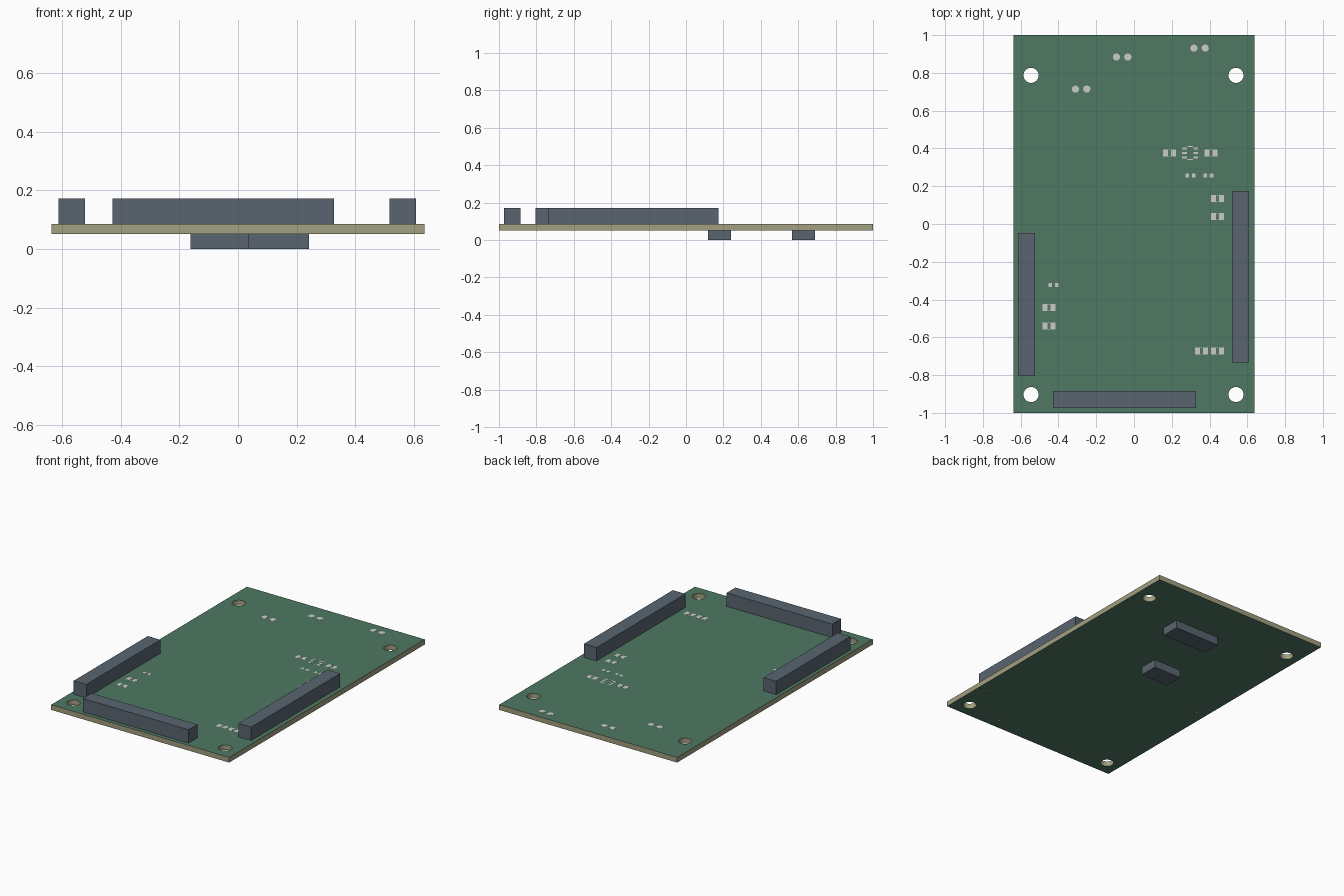
import bpy, bmesh
from mathutils import Matrix, Vector

if "Cube" in bpy.data.objects:
    bpy.data.objects.remove(bpy.data.objects["Cube"])

Z0, Z1, ZTOP = 0.052, 0.085, 0.172   # board bottom, board top, connector top


def material(name, rgb):
    m = bpy.data.materials.new(name)
    m.diffuse_color = (*rgb, 1)
    m.use_nodes = True
    m.node_tree.nodes["Principled BSDF"].inputs["Base Color"].default_value = m.diffuse_color
    return m


GREEN = material("solder_mask", (0.08, 0.19, 0.125))
TAN = material("laminate", (0.36, 0.35, 0.22))
SLATE = material("housing", (0.10, 0.13, 0.16))
METAL = material("metal", (0.6, 0.6, 0.6))


def add_box(bm, x0, x1, y0, y1, z0, z1):
    size = Vector((x1 - x0, y1 - y0, z1 - z0))
    mid = Vector(((x0 + x1) / 2, (y0 + y1) / 2, (z0 + z1) / 2))
    bmesh.ops.create_cube(bm, size=1, matrix=Matrix.Translation(mid) @ Matrix.Diagonal((*size, 1)))


def add_cyl(bm, x, y, r, z0, z1, n=32):
    bmesh.ops.create_cone(bm, cap_ends=True, segments=n, radius1=r, radius2=r, depth=z1 - z0,
                          matrix=Matrix.Translation((x, y, (z0 + z1) / 2)))


def finish(bm, name, mat=None):
    me = bpy.data.meshes.new(name)
    bm.to_mesh(me)
    bm.free()
    ob = bpy.data.objects.new(name, me)
    bpy.context.collection.objects.link(ob)
    if mat:
        me.materials.append(mat)
    return ob


# Circuit board
bm = bmesh.new()
add_box(bm, -0.637, 0.637, -1, 1, Z0, Z1)
board = finish(bm, "circuit_board")

# Mounting holes and connector alignment holes
bm = bmesh.new()
for x in (-0.545, 0.54):
    for y in (-0.903, 0.787):
        add_cyl(bm, x, y, 0.04, 0, 0.15)
for x, y in ((0.565, 0.13), (0.565, -0.69), (-0.568, -0.09),
             (-0.568, -0.76), (-0.385, -0.928), (0.287, -0.928)):
    add_cyl(bm, x, y, 0.007, 0, 0.15, 16)
cutter = finish(bm, "hole_cutter")
cutter.hide_render = True

mod = board.modifiers.new("holes", 'BOOLEAN')
mod.operation = 'DIFFERENCE'
mod.solver = 'EXACT'
mod.object = cutter
dg = bpy.context.evaluated_depsgraph_get()
cut_mesh = bpy.data.meshes.new_from_object(board.evaluated_get(dg))
board.modifiers.clear()
board.data = cut_mesh
bpy.data.objects.remove(cutter)

# Green faces, tan edges and hole walls
cut_mesh.materials.clear()
cut_mesh.materials.append(GREEN)
cut_mesh.materials.append(TAN)
for p in cut_mesh.polygons:
    p.material_index = 0 if abs(p.normal.z) > 0.5 else 1

# Board connectors above, and sockets below
for name, b in {
    "left_connector": (-0.613, -0.523, -0.804, -0.047, Z1, ZTOP),
    "right_connector": (0.518, 0.608, -0.734, 0.175, Z1, ZTOP),
    "front_connector": (-0.428, 0.328, -0.974, -0.884, Z1, ZTOP),
    "small_underside_socket": (-0.163, 0.037, 0.118, 0.24, 0, Z0),
    "large_underside_socket": (-0.082, 0.243, 0.568, 0.69, 0, Z0),
}.items():
    bm = bmesh.new()
    add_box(bm, *b)
    finish(bm, name, SLATE)


# Surface pads
def pad(bm, x, y, w, h):
    add_box(bm, x - w / 2, x + w / 2, y - h / 2, y + h / 2, Z1 - 0.001, Z1 + 0.0006)


bm = bmesh.new()
for x, y in ((0.188, 0.376), (0.407, 0.376), (0.442, 0.135), (0.442, 0.04),
             (-0.45, -0.442), (-0.45, -0.54), (0.357, -0.672), (0.442, -0.672)):
    for s in (-1, 1):
        pad(bm, x + s * 0.021, y, 0.026, 0.037)
        pad(bm, x, y + s * 0.017, 0.010, 0.003)      # outline ticks
finish(bm, "capacitor_pads", METAL)

bm = bmesh.new()
for x, y in ((0.299, 0.257), (0.394, 0.257), (-0.426, -0.323)):
    for s in (-1, 1):
        pad(bm, x + s * 0.017, y, 0.02, 0.023)
finish(bm, "resistor_pads", METAL)

bm = bmesh.new()
for s in (-1, 1):
    for k in (-1, 0, 1):
        pad(bm, 0.297 + s * 0.03, 0.376 + k * 0.024, 0.026, 0.012)
    pad(bm, 0.297, 0.376 + s * 0.034, 0.03, 0.004)
finish(bm, "chip_pads", METAL)

# Round jumper pads, in pairs
bm = bmesh.new()
for x, y in ((-0.063, 0.884), (-0.28, 0.714), (0.347, 0.931)):
    for s in (-1, 1):
        add_cyl(bm, x + s * 0.03, y, 0.019, Z1 - 0.001, Z1 + 0.0006, 24)
finish(bm, "jumper_pads", METAL)
